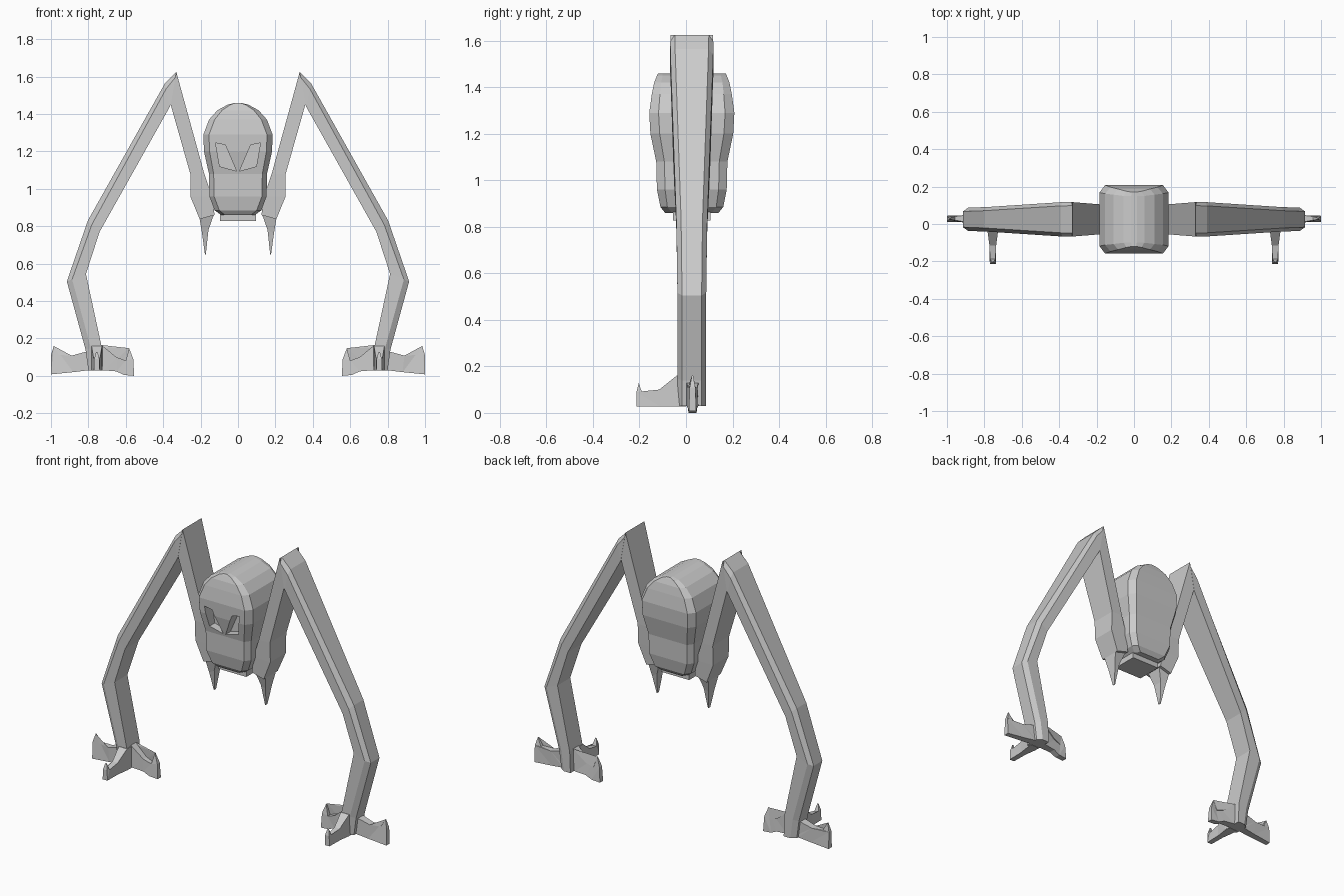
import bpy, bmesh
from mathutils import Vector

CY = 0.025  # centre line of the body and legs in y


def finish(name, bm, mirror=False):
    bmesh.ops.recalc_face_normals(bm, faces=bm.faces)
    me = bpy.data.meshes.new(name)
    bm.to_mesh(me)
    bm.free()
    ob = bpy.data.objects.new(name, me)
    bpy.context.collection.objects.link(ob)
    if mirror:
        ob.modifiers.new("mirror", 'MIRROR').use_mirror_merge = False
    return ob


def loft(name, rings, mirror=False):
    """Skin a list of equal-length rings and cap both ends."""
    bm = bmesh.new()
    rs = [[bm.verts.new(p) for p in r] for r in rings]
    n = len(rs[0])
    for a, b in zip(rs, rs[1:]):
        for i in range(n):
            j = (i + 1) % n
            bm.faces.new((a[i], a[j], b[j], b[i]))
    bm.faces.new(rs[0])
    bm.faces.new(rs[-1])
    return finish(name, bm, mirror)


def limb_ring(inner, outer, h, c=0.0):
    """Cross-section between two x,z points, chamfered on the outer edge."""
    a, b = Vector((inner[0], 0, inner[1])), Vector((outer[0], 0, outer[1]))
    y = lambda p, v: (p.x, CY + v, p.z)
    if not c:
        return [y(a, -h), y(b, -h), y(b, h), y(a, h)]
    m = b + (a - b).normalized() * 0.03
    return [y(a, -h), y(m, -h), y(b, c - h), y(b, h - c), y(m, h), y(a, h)]


def blade(name, pts, place):
    """Flat toe: outline points (along, z, half thickness) on two sides."""
    bm = bmesh.new()
    s = [[bm.verts.new(place(u, z, k * t)) for u, z, t in pts] for k in (-1, 1)]
    n = len(pts)
    for side in s:
        bm.faces.new(side)
    for i in range(n):
        j = (i + 1) % n
        bm.faces.new((s[0][i], s[0][j], s[1][j], s[1][i]))
    bmesh.ops.triangulate(bm, faces=[f for f in bm.faces if len(f.verts) > 4])
    return finish(name, bm, True)


# Head body: octagonal rings (z, half width, half depth, chamfer x, chamfer y)
levels = [(0.86, 0.09, 0.115, 0.02, 0.03), (0.885, 0.125, 0.135, 0.025, 0.03),
          (0.96, 0.153, 0.15, 0.025, 0.035), (1.08, 0.155, 0.153, 0.025, 0.035),
          (1.20, 0.182, 0.178, 0.03, 0.04), (1.29, 0.185, 0.183, 0.03, 0.04),
          (1.37, 0.155, 0.172, 0.03, 0.035), (1.42, 0.11, 0.162, 0.025, 0.03),
          (1.45, 0.055, 0.15, 0.015, 0.025), (1.46, 0.015, 0.145, 0.004, 0.02)]
rings = []
for z, w, d, cx, cy in levels:
    q = [(w, d - cy), (w - cx, d)]
    o = q + [(-x, y) for x, y in q[::-1]]
    o += [(-x, -y) for x, y in o]
    rings.append([(x, CY + y, z) for x, y in o])
body = loft("head_body", rings)

# Slanted eye sockets cut into the face
eye = [(0.12, 1.245), (0.068, 1.235), (0.008, 1.095), (0.098, 1.12)]
cutter = loft("eye_cutter", [[(x, y, z) for x, z in eye] for y in (-0.3, -0.085)], True)
cutter.hide_render = True
cutter.hide_viewport = True
cut = body.modifiers.new("eyes", 'BOOLEAN')
cut.operation = 'DIFFERENCE'
cut.solver = 'EXACT'
cut.object = cutter

# Plate under the body
loft("under_plate", [[(x, CY + y, z) for x, y in
     ((-0.095, -0.08), (0.095, -0.08), (0.095, 0.08), (-0.095, 0.08))] for z in (0.828, 0.875)])

# Shoulder limbs running up from the body
loft("shoulder_limb", [limb_ring(*s) for s in (
    ((0.33, 1.625), (0.36, 1.45), 0.092), ((0.18, 1.08), (0.255, 1.08), 0.08),
    ((0.14, 0.96), (0.255, 0.96), 0.075), ((0.125, 0.86), (0.205, 0.838), 0.068))], True)

# Long bent legs down to the feet
loft("long_leg", [limb_ring(*s, 0.02) for s in (
    ((0.36, 1.45), (0.33, 1.625), 0.093), ((0.364, 1.44), (0.39, 1.565), 0.092),
    ((0.74, 0.77), (0.803, 0.83), 0.066), ((0.813, 0.545), (0.915, 0.505), 0.062),
    ((0.73, 0.16), (0.815, 0.14), 0.062), ((0.725, 0.03), (0.80, 0.03), 0.062))], True)

# Fangs hanging below the shoulders
loft("fang", [limb_ring(*s) for s in (
    ((0.13, 0.86), (0.205, 0.84), 0.05), ((0.158, 0.78), (0.192, 0.76), 0.03),
    ((0.172, 0.65), (0.177, 0.65), 0.008))], True)

# Three clawed toes on each foot
across = lambda u, z, t: (u, 0.028 + t, z)
forward = lambda u, z, t: (0.755 + t, u, z)
blade("outer_toe", [(0.77, 0.03, 0.025), (0.80, 0.03, 0.025), (0.88, 0.02, 0.02),
                    (1.0, 0.008, 0.016), (1.0, 0.11, 0.012), (0.985, 0.16, 0.003),
                    (0.958, 0.112, 0.012), (0.89, 0.108, 0.02), (0.81, 0.13, 0.025),
                    (0.77, 0.13, 0.025)], across)
blade("inner_toe", [(0.76, 0.03, 0.025), (0.72, 0.03, 0.025), (0.65, 0.024, 0.02),
                    (0.61, 0.005, 0.018), (0.555, 0.0, 0.016), (0.56, 0.09, 0.012),
                    (0.582, 0.148, 0.003), (0.60, 0.082, 0.014), (0.65, 0.10, 0.02),
                    (0.73, 0.165, 0.025), (0.76, 0.155, 0.025)], across)
blade("front_toe", [(0.0, 0.028, 0.03), (-0.04, 0.028, 0.028), (-0.11, 0.028, 0.018),
                    (-0.213, 0.028, 0.016), (-0.213, 0.09, 0.014), (-0.203, 0.128, 0.004),
                    (-0.188, 0.085, 0.014), (-0.115, 0.1, 0.018), (-0.04, 0.16, 0.028),
                    (0.0, 0.16, 0.03)], forward)
